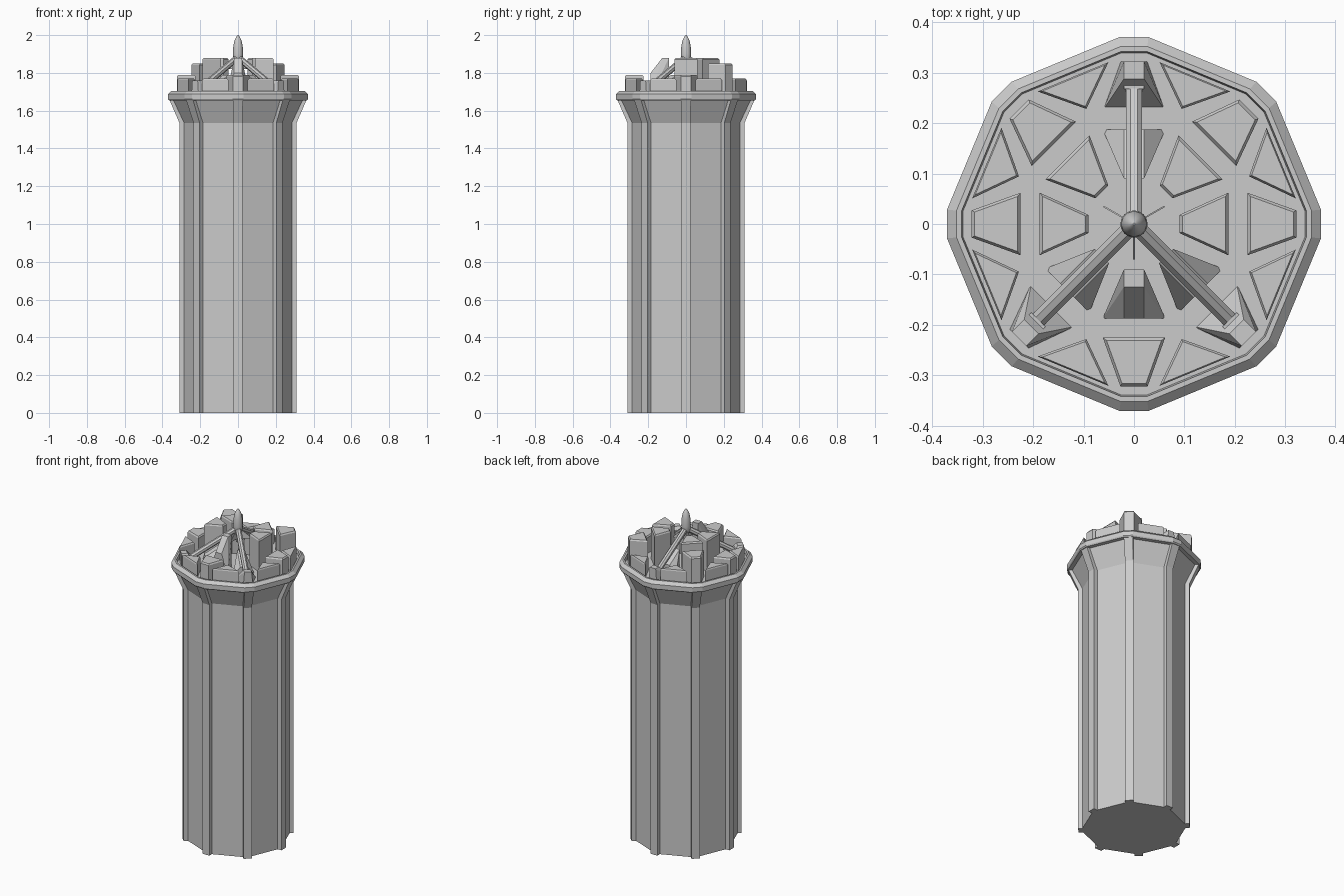
import bpy, bmesh, math
from mathutils import Vector, Matrix

if "Cube" in bpy.data.objects:
    bpy.data.objects.remove(bpy.data.objects["Cube"])

grey = bpy.data.materials.new("concrete_grey")
grey.diffuse_color = (0.6, 0.6, 0.6, 1)
grey.use_nodes = True
grey.node_tree.nodes["Principled BSDF"].inputs["Base Color"].default_value = grey.diffuse_color
DECK = 1.685


def finish(bm, name):
    bmesh.ops.recalc_face_normals(bm, faces=bm.faces)
    me = bpy.data.meshes.new(name)
    bm.to_mesh(me)
    bm.free()
    ob = bpy.data.objects.new(name, me)
    me.materials.append(grey)
    bpy.context.collection.objects.link(ob)
    return ob


def stack(name, sections):
    """Skin a list of vertex rings and cap both ends."""
    bm = bmesh.new()
    rings = [[bm.verts.new(p) for p in s] for s in sections]
    n = len(rings[0])
    for a, b in zip(rings, rings[1:]):
        for i in range(n):
            j = (i + 1) % n
            bm.faces.new((a[i], a[j], b[j], b[i]))
    bm.faces.new(rings[0][::-1])
    bm.faces.new(rings[-1])
    return finish(bm, name)


def eightfold(corner, z):
    """Repeat corner points (radius, sideways) round eight directions."""
    pts = []
    for k in range(8):
        rot = Matrix.Rotation(k * math.pi / 4, 3, 'Z')
        pts += [rot @ Vector((r, t, z)) for r, t in corner]
    return pts


def hull(name, pts, angle):
    bm = bmesh.new()
    for p in pts:
        bm.verts.new(p)
    bmesh.ops.convex_hull(bm, input=bm.verts)
    bmesh.ops.dissolve_limit(bm, angle_limit=0.01, verts=bm.verts, edges=bm.edges)
    bmesh.ops.rotate(bm, verts=bm.verts, matrix=Matrix.Rotation(math.radians(angle), 3, 'Z'))
    return finish(bm, name)


def block(name, outline, top, angle):
    """Upright prism with a small chamfer round its top."""
    c = sum((Vector(p) for p in outline), Vector((0, 0))) / len(outline)
    small = [c + (Vector(p) - c) * 0.88 for p in outline]
    rot = Matrix.Rotation(math.radians(angle), 3, 'Z')
    rings = [[rot @ Vector((p[0], p[1], z)) for p in pts]
             for pts, z in ((outline, DECK - 0.01), (outline, top - 0.008), (small, top))]
    stack(name, rings)


# ribbed shaft flaring towards the rim
def ribbed(z, rib, wall, h):
    return eightfold([(wall, -h), (rib, -h), (rib, h), (wall, h)], z)


stack("shaft", [ribbed(0, 0.31, 0.285, 0.023), ribbed(1.535, 0.31, 0.285, 0.023),
                ribbed(1.662, 0.365, 0.345, 0.026)])

# rim and recessed deck
rim = [(1.655, 0.335), (1.655, 0.366), (1.662, 0.371), (1.688, 0.371),
       (1.705, 0.352), (1.705, 0.342), (DECK, 0.339)]
stack("rim_deck", [eightfold([(r, -r * 0.076), (r, r * 0.076)], z) for z, r in rim])

# roof blocks
inner = [(0.09, -0.018), (0.187, -0.062), (0.187, 0.062), (0.09, 0.018)]
outer = [(0.225, -0.062), (0.322, -0.027), (0.322, 0.027), (0.225, 0.062)]
tri = [(0.247, 0), (0.316, -0.076), (0.316, 0.076)]
for k in range(8):
    block("triangle_block", tri, 1.77, 22.5 + 45 * k)
for a in (0, 45, 135, 180):
    block("inner_block", inner, 1.88, a)
for a in (45, 135):
    block("tall_outer_block", outer, 1.85, a)
for a in (0, 180, 270):
    block("low_outer_block", outer, 1.79, a)


def wedge(name, base, ridge, angle):
    pts = [(r, t, DECK - 0.01) for r, t in base]
    pts += [(r, s * 0.02, z) for r, z in ridge for s in (-1, 1)]
    hull(name, pts, angle)


# front wedge, low wedges below the legs, and feet
wedge("front_wedge", inner, [(0.09, 1.88), (0.125, 1.88), (0.187, 1.80)], 270)
for a in (90, 225, 315):
    wedge("leg_wedge", inner, [(0.09, 1.79), (0.187, 1.73)], a)
    wedge("foot", outer, [(0.288, 1.76), (0.322, 1.76)], a)
    rot = Matrix.Rotation(math.radians(a), 3, 'Z')
    # slanted leg
    p, q = Vector((0.005, 0, 1.88)), Vector((0.292, 0, 1.71))
    d = (q - p).normalized()
    side, up = Vector((0, 1, 0)), d.cross(Vector((0, 1, 0)))
    ring = [(math.cos(t) * side + math.sin(t) * up) * 0.017
            for t in (math.pi / 8 + i * math.pi / 4 for i in range(8))]
    stack("leg", [[rot @ (e + v) for v in ring] for e in (p, q)])
    # bracket at the foot of the leg
    hull("bracket", [(x, y, z) for x in (0.268, 0.29) for y in (-0.02, 0.02)
                     for z in (1.69, 1.742)], a)
    # thin fin opposite each leg
    fa = {90: 270, 225: 30, 315: 150}[a]
    hull("fin", [(x, y, z) for x, z in ((0.0, 1.82), (0.0, 1.89), (0.07, 1.82), (0.07, 1.83))
                 for y in (-0.0015, 0.0015)], fa)

# pointed spire
prof = [(0.012, 1.80), (0.016, 1.85), (0.025, 1.87), (0.027, 1.90), (0.025, 1.94),
        (0.019, 1.97), (0.010, 1.99), (0.002, 2.0)]
spire = stack("spire", [[(r * math.cos(i * math.pi / 8), r * math.sin(i * math.pi / 8), z)
                         for i in range(16)] for r, z in prof])
bpy.context.view_layer.objects.active = spire
spire.select_set(True)
bpy.ops.object.shade_smooth_by_angle(angle=math.radians(40))
